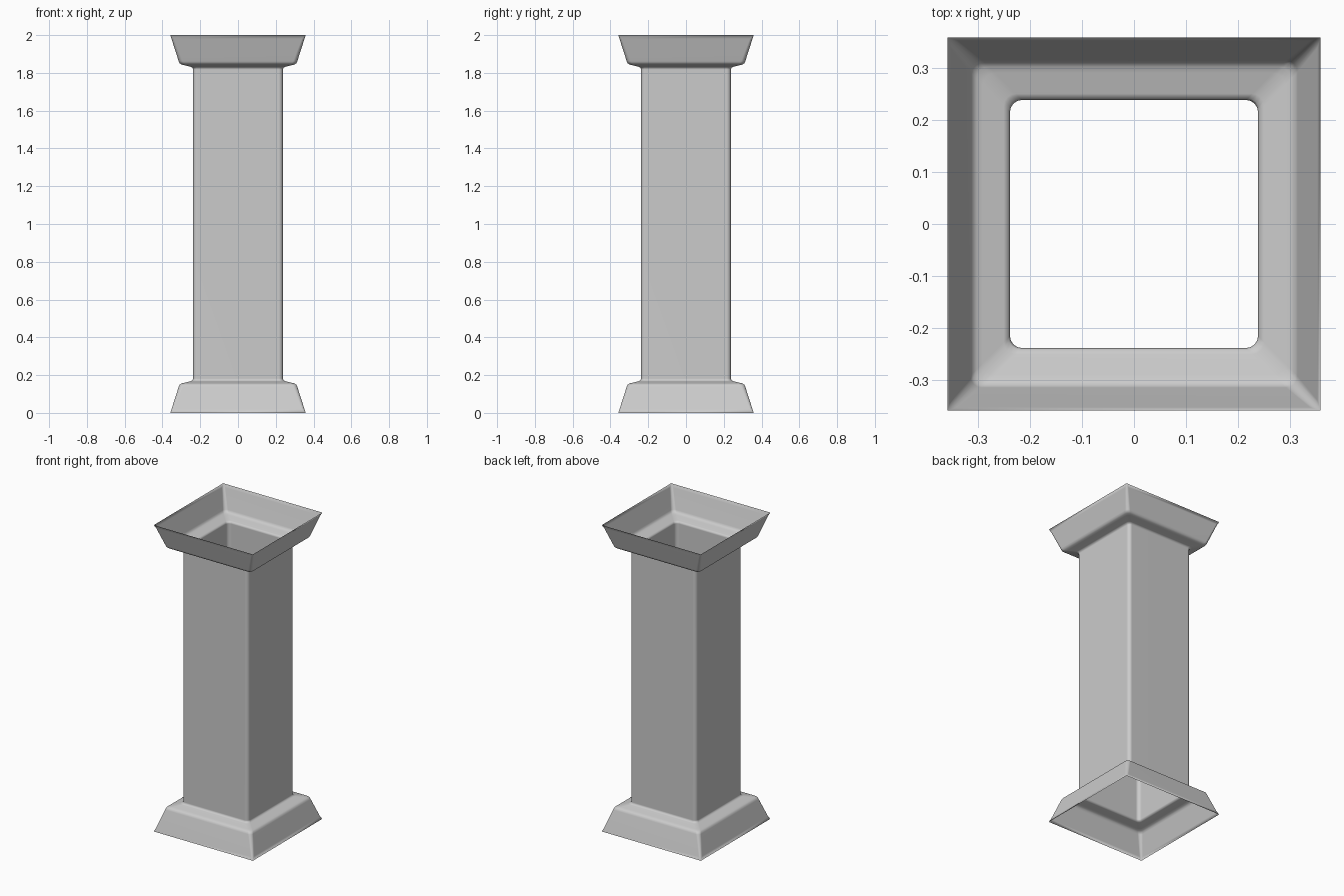
import bpy, bmesh
from math import sin, cos, pi

if "Cube" in bpy.data.objects:
    bpy.data.objects.remove(bpy.data.objects["Cube"])

SEGS = 4  # steps per rounded corner

# Lower half profile: height, half width, corner radius
lower = [(0.0, 0.358, 0.0), (0.02, 0.352, 0.014), (0.138, 0.314, 0.022),
         (0.148, 0.310, 0.023), (0.154, 0.302, 0.023), (0.158, 0.290, 0.023),
         (0.168, 0.250, 0.023), (0.172, 0.241, 0.023), (0.182, 0.238, 0.023)]
# The capital mirrors the base
profile = lower + [(2 - z, h, r) for z, h, r in reversed(lower)]


def ring(bm, z, h, r):
    verts = []
    for q, (sx, sy) in enumerate([(1, 1), (-1, 1), (-1, -1), (1, -1)]):
        for i in range(SEGS + 1):
            a = (q + i / SEGS) * pi / 2
            verts.append(bm.verts.new((sx * (h - r) + r * cos(a),
                                       sy * (h - r) + r * sin(a), z)))
    return verts


# Open hollow pillar skin lofted through the square rings
bm = bmesh.new()
rings = [ring(bm, *p) for p in profile]
n = len(rings[0])
for a, b in zip(rings, rings[1:]):
    for i in range(n):
        j = (i + 1) % n
        bm.faces.new((a[i], a[j], b[j], b[i]))
bmesh.ops.remove_doubles(bm, verts=bm.verts, dist=1e-5)
for f in bm.faces:
    f.smooth = True

mesh = bpy.data.meshes.new("square_pillar")
bm.to_mesh(mesh)
bm.free()
pillar = bpy.data.objects.new("square_pillar", mesh)
bpy.context.collection.objects.link(pillar)

# Flat sides keep clean shading next to the rounded edges
weighted = pillar.modifiers.new("weighted_normals", 'WEIGHTED_NORMAL')
weighted.keep_sharp = True
